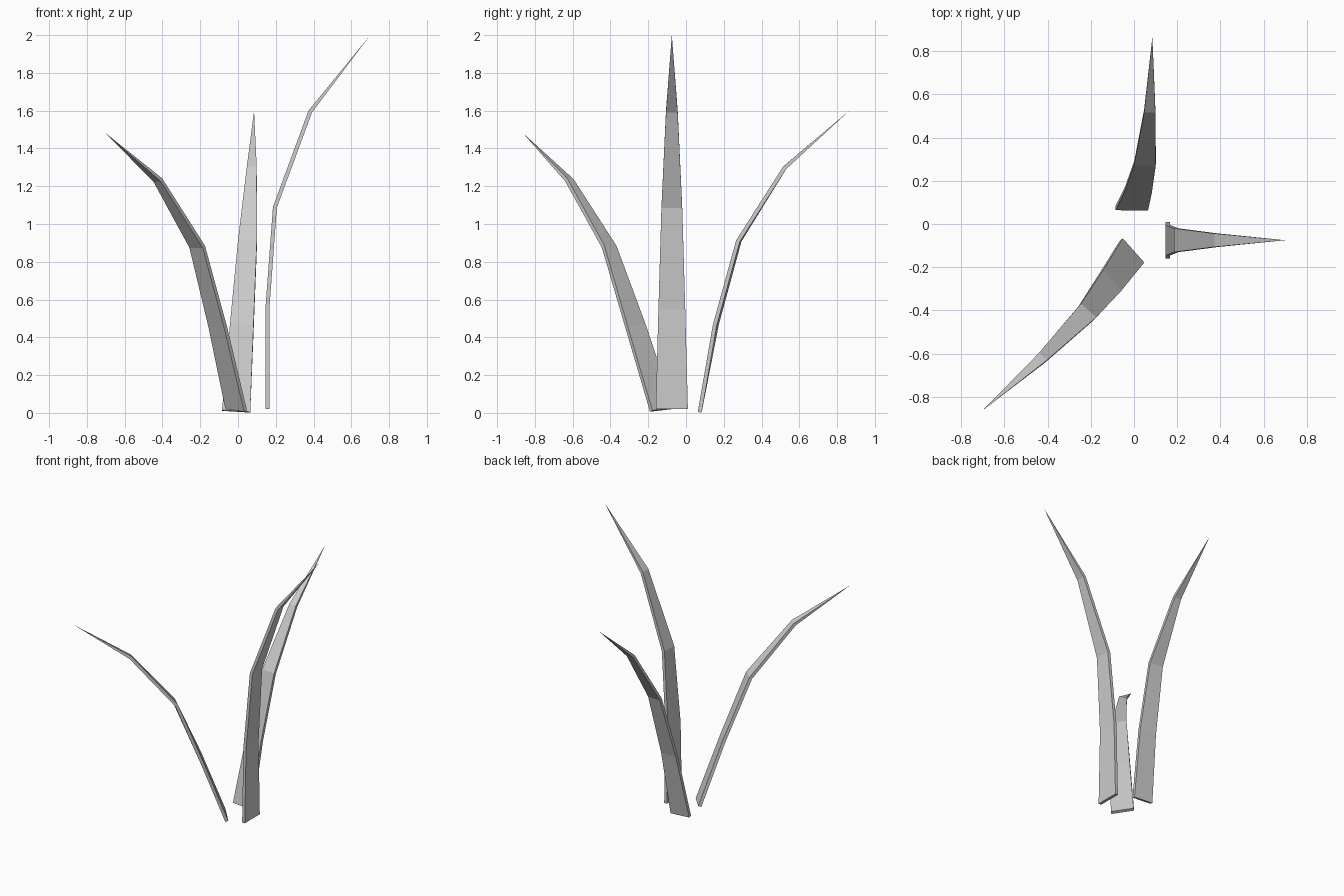
import bpy, bmesh
from mathutils import Vector

if "Cube" in bpy.data.objects:
    bpy.data.objects.remove(bpy.data.objects["Cube"])

THICKNESS = 0.021


def blade(name, stations, tip):
    """Stations: inner-face centre, width, horizontal width direction."""
    pts = [Vector(s[0]) for s in stations] + [Vector(tip)]
    bm = bmesh.new()
    rings = []
    for i, (_, width, side) in enumerate(stations):
        ahead = (pts[i + 1] - pts[i]).normalized()
        behind = (pts[i] - pts[i - 1]).normalized() if i else ahead
        t = (ahead + behind).normalized()
        w = Vector((*side, 0))
        w = (w - t * w.dot(t)).normalized()
        half = w * width / 2
        under = w.cross(t) * THICKNESS
        p = pts[i]
        rings.append([bm.verts.new(v) for v in
                      (p - half, p + half, p + half + under, p - half + under)])
    # base cap, strap-like sides, pointed tip
    bm.faces.new(rings[0])
    for a, b in zip(rings, rings[1:]):
        for k in range(4):
            n = (k + 1) % 4
            bm.faces.new((a[k], a[n], b[n], b[k]))
    end = bm.verts.new(pts[-1])
    for k in range(4):
        bm.faces.new((rings[-1][k], rings[-1][(k + 1) % 4], end))
    bmesh.ops.recalc_face_normals(bm, faces=bm.faces[:])
    mesh = bpy.data.meshes.new(name)
    bm.to_mesh(mesh)
    bm.free()
    bpy.context.collection.objects.link(bpy.data.objects.new(name, mesh))


# Tall blade leaning right
blade("grass_blade_right", [
    ((0.145, -0.075, 0.02), 0.17, (0, 1)),
    ((0.145, -0.075, 0.55), 0.142, (0, 1)),
    ((0.185, -0.075, 1.09), 0.11, (0, 1)),
    ((0.373, -0.075, 1.60), 0.062, (0, 1)),
], (0.70, -0.075, 2.0))

# Blade leaning back
blade("grass_blade_back", [
    ((-0.01, 0.063, 0.01), 0.15, (-1, 0)),
    ((0.02, 0.148, 0.47), 0.125, (-1, 0.08)),
    ((0.05, 0.27, 0.915), 0.10, (-1, 0.08)),
    ((0.073, 0.515, 1.305), 0.052, (-1, 0)),
], (0.085, 0.865, 1.60))

# Blade leaning front left
blade("grass_blade_front_left", [
    ((-0.002, -0.122, 0.02), 0.15, (0.64, -0.77)),
    ((-0.10, -0.26, 0.46), 0.128, (0.64, -0.77)),
    ((-0.21, -0.40, 0.885), 0.095, (0.74, -0.67)),
    ((-0.42, -0.612, 1.24), 0.05, (0.80, -0.60)),
], (-0.70, -0.862, 1.48))
